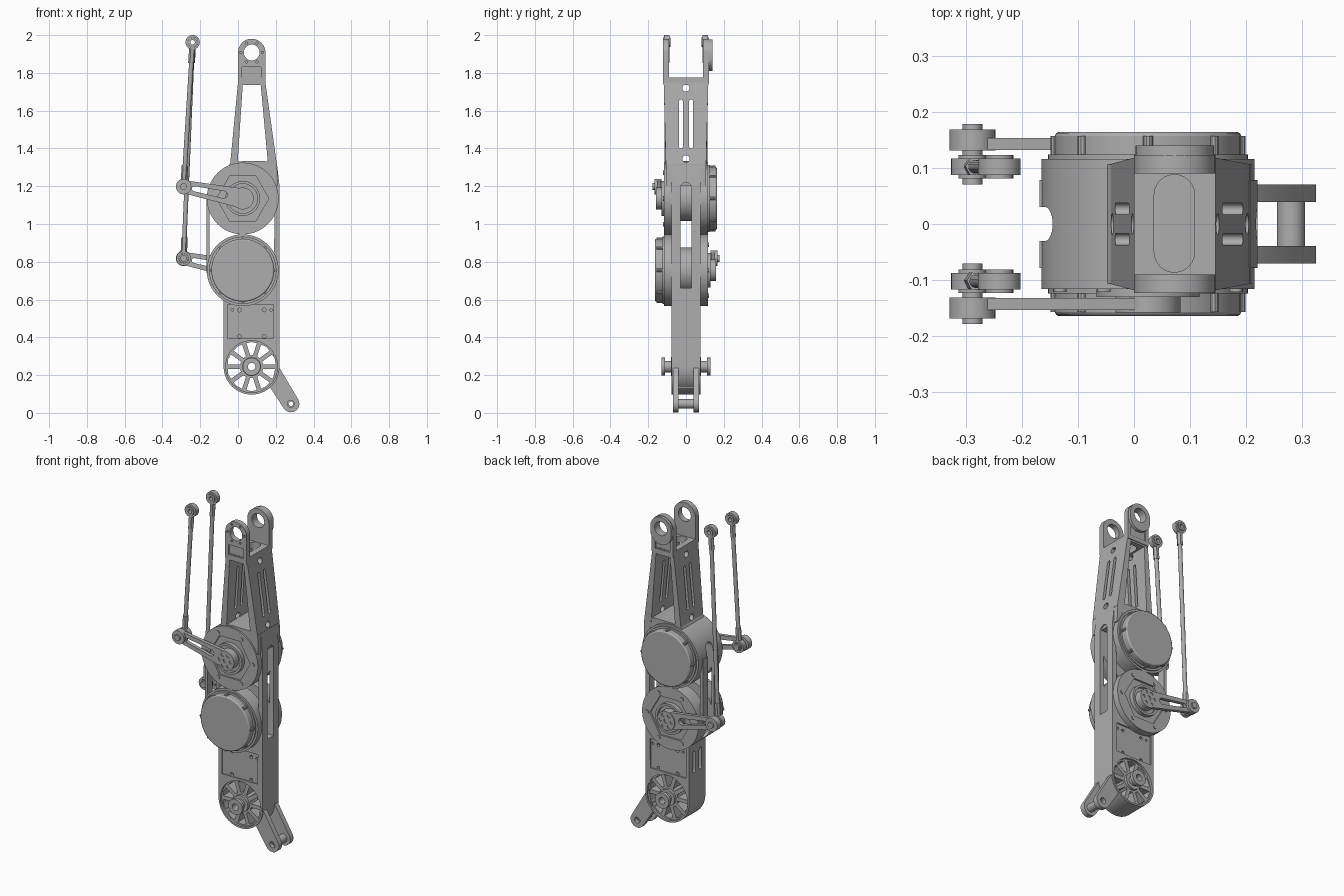
import bpy, bmesh, math
from mathutils import Vector

if "Cube" in bpy.data.objects:
    bpy.data.objects.remove(bpy.data.objects["Cube"])

grey = bpy.data.materials.new("machined grey")
grey.diffuse_color = (0.42, 0.42, 0.42, 1)
grey.use_nodes = True
grey.node_tree.nodes["Principled BSDF"].inputs["Base Color"].default_value = grey.diffuse_color

# ---------- helpers ----------
def circle(x, z, r, n=48, turn=0.0):
    return [(x + r * math.cos(turn + 2 * math.pi * i / n),
             z + r * math.sin(turn + 2 * math.pi * i / n)) for i in range(n)]

def capsule(a, b, ra, rb, n=12):
    """Outline wrapped round two circles."""
    dx, dz = b[0] - a[0], b[1] - a[1]
    d, t = math.hypot(dx, dz), math.atan2(dz, dx)
    k = math.acos((ra - rb) / d)
    pts = []
    for (c, r, s, e) in ((b, rb, t - k, t + k), (a, ra, t + k, t + 2 * math.pi - k)):
        pts += [(c[0] + r * math.cos(s + (e - s) * i / n),
                 c[1] + r * math.sin(s + (e - s) * i / n)) for i in range(n + 1)]
    return pts

def rect(x0, x1, z0, z1):
    return [(x0, z0), (x1, z0), (x1, z1), (x0, z1)]

def prism(name, pts, d0, d1, axis="y"):
    """Outline extruded along y (points are x,z), x (points are y,z) or z (points are x,y)."""
    place = {"y": lambda p, d: (p[0], d, p[1]), "x": lambda p, d: (d, p[0], p[1]),
             "z": lambda p, d: (p[0], p[1], d)}[axis]
    bm = bmesh.new()
    lo, hi = ([bm.verts.new(place(p, d)) for p in pts] for d in (d0, d1))
    bm.faces.new(lo)
    bm.faces.new(hi[::-1])
    for i in range(len(pts)):
        j = (i + 1) % len(pts)
        bm.faces.new((lo[i], hi[i], hi[j], lo[j]))
    bmesh.ops.recalc_face_normals(bm, faces=bm.faces)
    me = bpy.data.meshes.new(name)
    bm.to_mesh(me)
    bm.free()
    me.materials.append(grey)
    ob = bpy.data.objects.new(name, me)
    bpy.context.collection.objects.link(ob)
    return ob

def disc(name, x, z, r, y0, y1, n=48):
    return prism(name, circle(x, z, r, n), y0, y1)

def cut(ob, cutters):
    """Subtract the cutters, then delete them."""
    for c in cutters:
        m = ob.modifiers.new("cut", "BOOLEAN")
        m.operation, m.solver, m.object = "DIFFERENCE", "EXACT", c
    bpy.context.view_layer.update()
    me = bpy.data.meshes.new_from_object(ob.evaluated_get(bpy.context.evaluated_depsgraph_get()))
    ob.modifiers.clear()
    ob.data = me
    for c in cutters:
        bpy.data.objects.remove(c)
    return ob

def rod(name, a, b, r, n=16):
    a, b = Vector(a), Vector(b)
    ob = disc(name, 0, 0, r, 0, (b - a).length, n)
    ob.rotation_mode = "QUATERNION"
    ob.rotation_quaternion = Vector((0, 1, 0)).rotation_difference(b - a)
    ob.location = a
    return ob

CX, LOW, HIGH = 0.025, 0.755, 1.135      # drive centres
WX, WZ = 0.072, 0.245                    # wheel centre

def side_slot():
    return prism("slot_cutter", capsule((0, 0.66), (0, 1.19), 0.03, 0.03), -0.4, 0.4, "x")

# ---------- drive housings ----------
for name, z, s in (("lower", LOW, 1), ("upper", HIGH, -1)):
    f = lambda d: s * d                   # s points to the output side
    cutters = [side_slot(), prism("hex_cutter", circle(CX, z, 0.138, 6), f(0.105), f(0.2))]
    cut(disc(name + "_housing", CX, z, 0.19, -0.116, 0.116, 96), cutters)
    disc(name + "_gear_core", CX, z, 0.12, -0.032, 0.032, 40)
    for k in range(6):
        x, zz = circle(CX, z, 0.157, 6)[k]
        disc(name + "_housing_bolt", x, zz, 0.012, f(0.11), f(0.121), 12)
    # motor cap
    disc(name + "_motor_rim", CX, z, 0.178, f(-0.11), f(-0.124), 72)
    cap = disc(name + "_motor_cap", CX, z, 0.166, f(-0.11), f(-0.164), 72)
    b = cap.modifiers.new("soft edge", "BEVEL")
    b.width, b.segments, b.limit_method, b.angle_limit = 0.007, 2, "ANGLE", 1.0
    for x, zz in circle(CX, z, 0.165, 8):
        disc(name + "_motor_rib", x, zz, 0.009, f(-0.11), f(-0.157), 10)
    # output bearing and bolted hub
    ring = disc(name + "_bearing_ring", CX, z, 0.092, f(0.1), f(0.13))
    cut(ring, [disc("c", CX, z, 0.078, f(0.112), f(0.2))])
    hub = disc(name + "_output_hub", CX, z, 0.058, f(0.1), f(0.158))
    cut(hub, [disc("c", x, zz, 0.01, f(0.145), f(0.2), 12) for x, zz in circle(CX, z, 0.038, 6)]
        + [disc("c", CX, z, 0.014, f(0.145), f(0.2), 16)])

    # crank with long slot
    ex, ez = -0.288, z + 0.063
    at = lambda t: (CX + (ex - CX) * t, z + (ez - z) * t)
    crank = prism(name + "_crank", capsule((CX, z), (ex, ez), 0.052, 0.034), f(0.132), f(0.153))
    cut(crank, [prism("c", capsule(at(0.32), at(0.82), 0.019, 0.013), f(0.1), f(0.2))])
    disc(name + "_crank_boss", ex, ez, 0.041, f(0.131), f(0.168), 32)
    disc(name + "_crank_bolt", ex, ez, 0.018, f(0.07), f(0.178), 16)

    # push rod with an eye at each end
    top, low, y = (-0.24, 1.962), (ex, ez), f(0.102)
    for px, pz in (top, low):
        eye = disc("rod_eye", px, pz, 0.038, y - 0.015, y + 0.015, 32)
        cut(eye, [disc("c", px, pz, 0.026, y - 0.1, y + 0.1, 24)])
        ball = disc("rod_ball", px, pz, 0.025, y - 0.021, y + 0.021, 24)
        cut(ball, [disc("c", px, pz, 0.012, y - 0.1, y + 0.1, 16)])
    a, c = Vector((top[0], y, top[1])), Vector((low[0], y, low[1]))
    u = (c - a).normalized()
    rod("push_rod", a + u * 0.036, c - u * 0.036, 0.012)
    for e, v in ((a, u), (c, -u)):
        rod("rod_socket", e + v * 0.03, e + v * 0.11, 0.017, 6)

# ---------- frame walls ----------
cut(prism("right_wall", [(0.185, 0.3), (0.22, 0.3), (0.22, 1.2), (0.206, 1.32), (0.165, 1.32),
                         (0.195, 1.2)], -0.078, 0.078), [side_slot()])
cut(prism("left_wall", rect(-0.168, -0.15, 0.74, 1.15), -0.078, 0.078), [side_slot()])

# ---------- lower body with spoked wheel ----------
arc = [(WX + 0.148 * math.cos(math.pi + math.pi * i / 32),
        WZ + 0.148 * math.sin(math.pi + math.pi * i / 32)) for i in range(33)]
body = prism("lower_body", arc + [(0.22, 0.66), (-0.076, 0.66)], -0.078, 0.078)
cutters = []
for s in (-1, 1):
    cutters.append(disc("c", WX, WZ, 0.137, s * 0.064, s * 0.2))
    cutters.append(prism("c", rect(-0.055, 0.2, 0.395, 0.575), s * 0.07, s * 0.2))
    cutters += [disc("c", x, z, 0.01, s * 0.04, s * 0.2, 12)
                for x in (0.008, 0.138) for z in (0.4 + 0.005, 0.545)]
    cutters += [disc("c", x, 0.545, 0.007, s * 0.04, s * 0.2, 12) for x in (-0.03, 0.175)]
    cutters.append(prism("c", capsule((s * 0.03, 0.43), (s * 0.03, 0.54), 0.011, 0.011),
                         -0.2, -0.05, "x"))
for k in range(10):                       # wedge windows between the spokes
    t = 2 * math.pi * (k + 0.5) / 10
    cutters.append(prism("c", [(WX + r * math.cos(t + d), WZ + r * math.sin(t + d))
                   for r, d in ((0.062, -.13), (0.127, -.22), (0.13, 0), (0.127, .22), (0.062, .13))],
                   -0.2, 0.2))
cut(body, cutters + [disc("c", WX, WZ, 0.02, -0.2, 0.2, 24)])
for s in (-1, 1):
    for nm, r, y0, y1 in (("wheel_boss", 0.05, 0.06, 0.08), ("wheel_shaft", 0.03, 0.07, 0.115),
                          ("wheel_flange", 0.047, 0.11, 0.13)):
        cut(disc(nm, WX, WZ, r, s * y0, s * y1, 32), [disc("c", WX, WZ, 0.02, -0.3, 0.3, 24)])

# ---------- forked foot lever ----------
lever = prism("foot_lever", [(0.2, 0.255), (0.222, 0.235)]
              + [(0.28 + 0.045 * math.cos(t), 0.048 + 0.045 * math.sin(t))
                 for t in [math.radians(30 - 18 * i) for i in range(11)]]
              + [(0.17, 0.135), (0.19, 0.2)], -0.07, 0.07)
cut(lever, [prism("c", [(0.225, 0.3), (0.5, 0.3), (0.5, -0.1), (0.15, -0.1), (0.17, 0.125)], -0.039, 0.039)]
    + [disc("c", 0.28, 0.048, 0.018, -0.2, 0.2, 24)])
cut(disc("foot_spacer", 0.28, 0.048, 0.025, -0.045, 0.045, 32),
    [disc("c", 0.28, 0.048, 0.012, -0.2, 0.2, 16)])

# ---------- tapered upper arm ----------
for nm, pts in (("left", [(-0.045, 1.28), (-0.005, 1.28), (0.026, 1.75), (0.0, 1.75)]),
                ("right", [(0.165, 1.25), (0.208, 1.3), (0.145, 1.75), (0.119, 1.75)])):
    plate = prism(nm + "_arm_plate", pts, -0.118, 0.118)
    for v in plate.data.vertices:
        if v.co.z < 1.5:
            v.co.y *= 0.9
    ends = (-0.2, 0.072) if nm == "left" else (0.072, 0.4)
    cut(plate, [prism("c", capsule((y, 1.41), (y, 1.65), 0.01, 0.01), *ends, "x") for y in (-0.027, 0.027)]
        + [prism("c", circle(0, z, 0.019, 24), *ends, "x") for z in (1.345, 1.72)])
# saddle joining the arm to the upper housing
prism("arm_saddle", [(-0.06, 1.285), (-0.04, 1.325), (0.03, 1.333), (0.14, 1.333), (0.207, 1.318),
                     (0.21, 1.2), (0, 1.2)], -0.106, 0.106)
# bridge with rounded window
bridge = prism("arm_bridge", rect(0.0, 0.145, 1.735, 1.775), -0.118, 0.118)
cut(bridge, [prism("c", capsule((0.072, -0.05), (0.072, 0.052), 0.036, 0.036), 1.6, 1.9, "z")])
for s in (-1, 1):                         # fork ears
    outline = [(0.0, 1.745), (0.145, 1.745)] + [
        (0.0725 + 0.0725 * math.cos(math.pi * i / 24), 1.908 + 0.0725 * math.sin(math.pi * i / 24))
        for i in range(25)]
    ear = prism("fork_ear", outline, s * 0.09, s * 0.123)
    holes = [disc("c", 0.0725, 1.908, 0.042, -0.3, 0.3, 32),
             prism("c", rect(0.022, 0.123, 1.77, 1.83), s * 0.115, s * 0.3)]
    holes += [disc("c", x, z, 0.006, s * 0.11, s * 0.3, 10) for x, z in circle(0.0725, 1.908, 0.057, 6)]
    cut(ear, holes)
cut(prism("ear_cap", capsule((0.0725, 1.908), (0.0725, 1.88), 0.07, 0.07), 0.12, 0.14),
    [disc("c", 0.0725, 1.908, 0.042, -0.3, 0.3, 32)])

# ---------- smooth curved sides, keep edges sharp ----------
for ob in bpy.context.scene.objects:
    ob.select_set(True)
    bpy.context.view_layer.objects.active = ob
bpy.ops.object.shade_smooth_by_angle(angle=math.radians(30))
